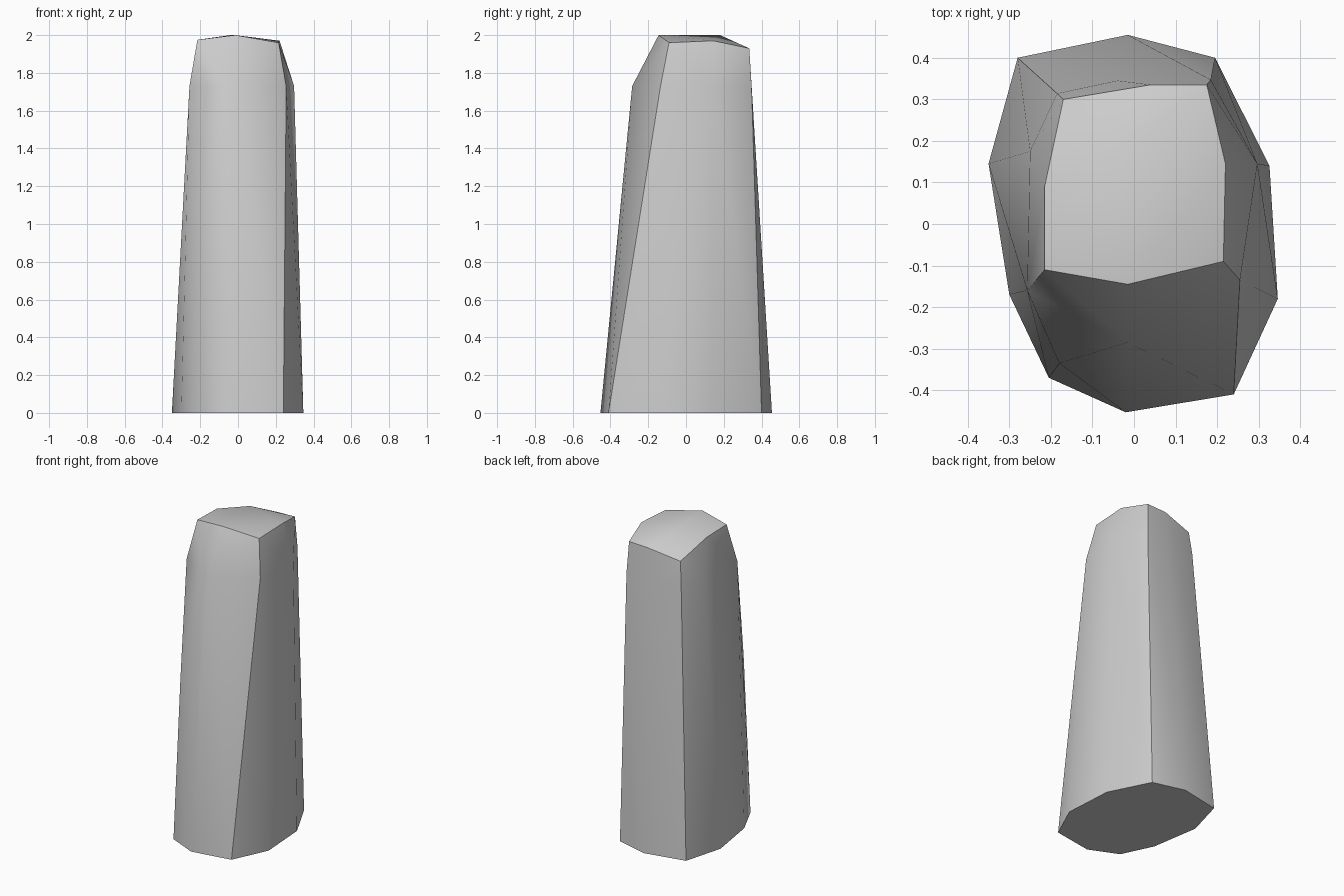
import bpy
import bmesh
import math

# Remove the default cube only
default_cube = bpy.data.objects.get("Cube")
if default_cube:
    bpy.data.objects.remove(default_cube, do_unlink=True)


def make_material(name, color):
    material = bpy.data.materials.new(name)
    material.use_nodes = True
    material.diffuse_color = color
    shader = material.node_tree.nodes["Principled BSDF"]
    shader.inputs["Base Color"].default_value = color
    return material


def ring_at(height, outline):
    """Lift a flat outline to a given height."""
    return [(x, y, height) for x, y in outline]


# Foot outline, counter-clockwise from the front
foot = ring_at(0, [
    (-.02, -.453), (.24, -.41), (.346, -.18), (.326, .14), (.195, .4),
    (-.015, .455), (-.28, .4), (-.35, .145), (-.3, -.17), (-.205, -.37),
])

# Shoulder outline, where the sides start to lean in to the top
shoulder = ring_at(1.73, [
    (-.015, -.285), (.255, -.135), (.297, .145), (.185, .347),
    (-.04, .345), (-.185, .314), (-.25, .175), (-.257, -.16),
])

# Chipped front corner, below the shoulder
chip = [(-.18, -.335, 1.03)]

# Uneven top rim and its low crown
crown = [
    (-.015, -.145, 2), (.215, -.09, 1.96), (.22, .145, 1.97),
    (.175, .335, 1.93), (.04, .335, 1.925), (-.17, .3, 1.88),
    (-.215, .09, 1.97), (-.215, -.11, 1.975), (-.04, .18, 2),
]

# Wrap the outlines in one faceted stone
bm = bmesh.new()
for point in foot + shoulder + chip + crown:
    bm.verts.new(point)
bmesh.ops.convex_hull(bm, input=bm.verts[:])
loose = [v for v in bm.verts if not v.link_faces]
bmesh.ops.delete(bm, geom=loose, context="VERTS")

# Merge the flat underside into one face
underside = [f for f in bm.faces if all(v.co.z < .001 for v in f.verts)]
bmesh.ops.dissolve_faces(bm, faces=underside)
bmesh.ops.recalc_face_normals(bm, faces=bm.faces[:])

mesh = bpy.data.meshes.new("standing_stone")
bm.to_mesh(mesh)
bm.free()
mesh.materials.append(make_material("stone grey", (.6, .6, .6, 1)))

stone = bpy.data.objects.new("standing_stone", mesh)
bpy.context.collection.objects.link(stone)

# Soft sides with crisp main edges
bpy.ops.object.select_all(action="DESELECT")
stone.select_set(True)
bpy.context.view_layer.objects.active = stone
bpy.ops.object.shade_smooth_by_angle(angle=math.radians(35))
